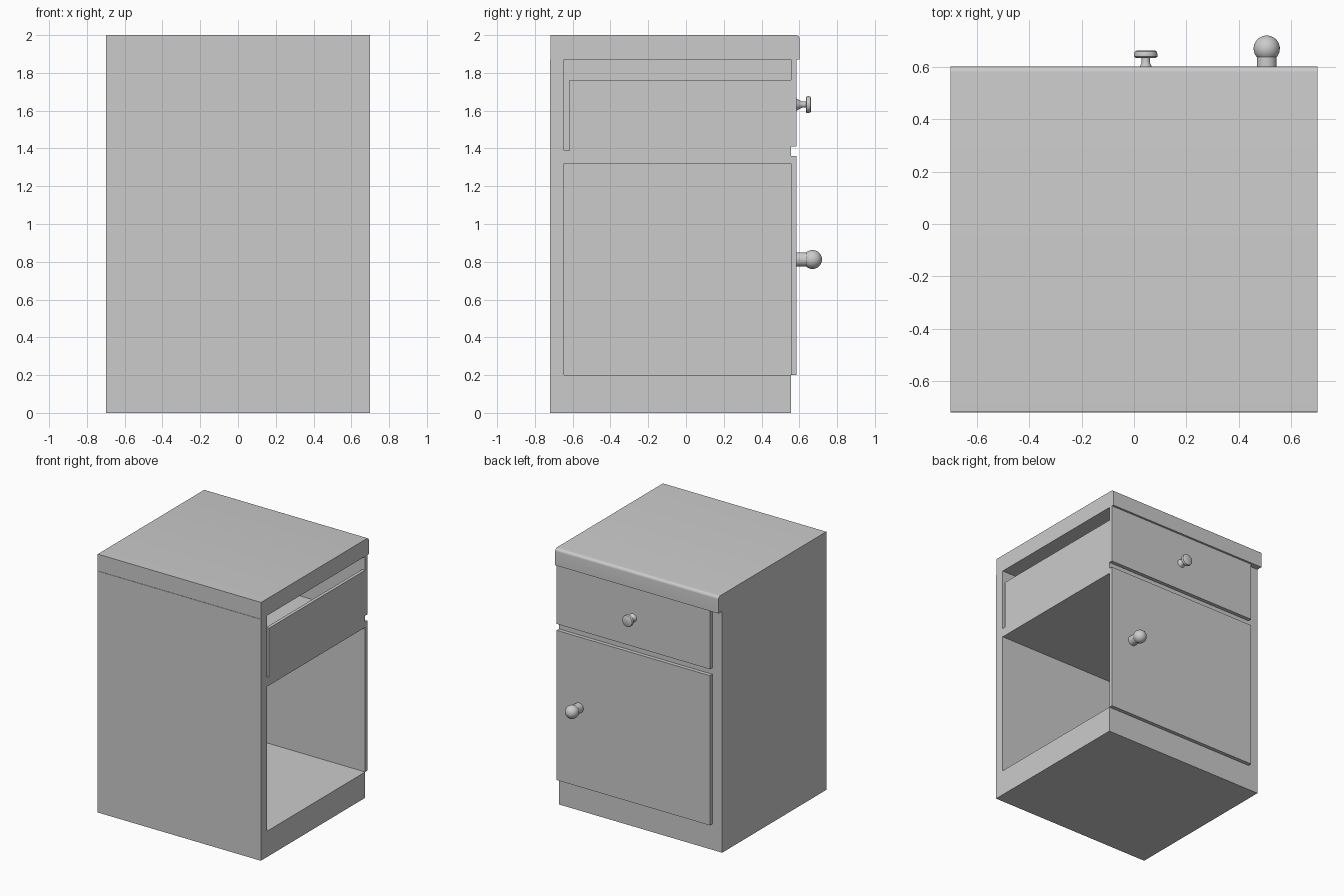
import bpy, bmesh
from math import sin, cos, pi, radians
from mathutils import Vector

cube = bpy.data.objects.get("Cube")
if cube:
    bpy.data.objects.remove(cube, do_unlink=True)

LEFT, RIGHT = -0.7, 0.7          # outer width
INNER = -0.615                   # inside of the closed side panel
BACK, CAVITY, FACE, DOOR = -0.72, -0.645, 0.557, 0.586   # depth lines
BASE, SHELF, DRAWER, TOP = 0.2, 1.32, 1.39, 1.87         # height lines


def finish(name, bm, smooth=False):
    bmesh.ops.remove_doubles(bm, verts=bm.verts, dist=1e-5)
    bmesh.ops.recalc_face_normals(bm, faces=bm.faces)
    mesh = bpy.data.meshes.new(name)
    bm.to_mesh(mesh)
    bm.free()
    obj = bpy.data.objects.new(name, mesh)
    bpy.context.collection.objects.link(obj)
    if smooth:
        bpy.ops.object.select_all(action='DESELECT')
        obj.select_set(True)
        bpy.context.view_layer.objects.active = obj
        bpy.ops.object.shade_smooth_by_angle(angle=radians(35))
    return obj


def extrude_profile(name, points, x0, x1, smooth=False):
    """Extrude a closed (y, z) outline along x."""
    bm = bmesh.new()
    face = bm.faces.new([bm.verts.new((x0, y, z)) for y, z in points])
    new = bmesh.ops.extrude_face_region(bm, geom=[face])["geom"]
    moved = [v for v in new if isinstance(v, bmesh.types.BMVert)]
    bmesh.ops.translate(bm, verts=moved, vec=(x1 - x0, 0, 0))
    return finish(name, bm, smooth)


def box(name, x0, x1, y0, y1, z0, z1):
    return extrude_profile(name, [(y0, z0), (y1, z0), (y1, z1), (y0, z1)], x0, x1)


def knob(name, profile, location):
    """Turn a (radius, depth) outline around the y axis."""
    bm = bmesh.new()
    verts = [bm.verts.new((r, y, 0)) for r, y in profile]
    edges = [bm.edges.new(pair) for pair in zip(verts, verts[1:])]
    bmesh.ops.spin(bm, geom=verts + edges, cent=(0, 0, 0), axis=(0, 1, 0),
                   angle=2 * pi, steps=32)
    obj = finish(name, bm, smooth=True)
    obj.location = Vector(location)
    return obj


# Carcass: base, back and drawer shelf in one profile, plus the closed side
extrude_profile("carcass", [
    (BACK, 0), (FACE, 0), (FACE, BASE), (CAVITY, BASE), (CAVITY, SHELF),
    (FACE, SHELF), (FACE, DRAWER), (CAVITY, DRAWER), (CAVITY, TOP), (BACK, TOP),
], INNER, RIGHT)
box("side_panel", LEFT, INNER, BACK, FACE, 0, TOP)

# Worktop with a rounded upper edge on the door side
edge, radius = 0.602, 0.022
rounded = [(edge - radius + radius * cos(a), 2 - radius + radius * sin(a))
           for a in (pi / 2 * i / 6 for i in range(7))]
extrude_profile("worktop", [(BACK + 0.003, TOP), (edge, TOP)] + rounded
                + [(BACK + 0.003, 2)], LEFT, RIGHT, smooth=True)

# Door and drawer front
box("door", INNER, RIGHT, FACE, DOOR, BASE, 1.36)
box("drawer_front", INNER, RIGHT, FACE, DOOR, 1.41, TOP)

# Open drawer box
wall, rear, rim = 0.025, -0.618, 1.763
box("drawer_bottom", INNER, RIGHT, rear, FACE, DRAWER, DRAWER + wall)
box("drawer_back", INNER, RIGHT, rear, rear + wall, DRAWER + wall, rim)
for name, x in (("drawer_side_closed", INNER), ("drawer_side_open", RIGHT - wall)):
    box(name, x, x + wall, rear + wall, FACE, DRAWER + wall, rim)

# Disc-shaped drawer knob on a flared neck
knob("drawer_knob", [
    (0, 0), (0.032, 0), (0.023, 0.014), (0.016, 0.03), (0.016, 0.048),
    (0.038, 0.048), (0.044, 0.053), (0.045, 0.062), (0.042, 0.072),
    (0.036, 0.076), (0, 0.076),
], (0.045, DOOR, 1.632))

# Ball-shaped door knob on a round stem
ball, stem, centre = 0.05, 0.038, 0.084
arc = [(ball * sin(a), centre - ball * cos(a))
       for a in (0.86 + (pi - 0.86) * i / 14 for i in range(14))]
knob("door_knob", [(0, 0), (stem, 0)] + arc + [(0, centre + ball)],
     (0.507, DOOR, 0.812))
